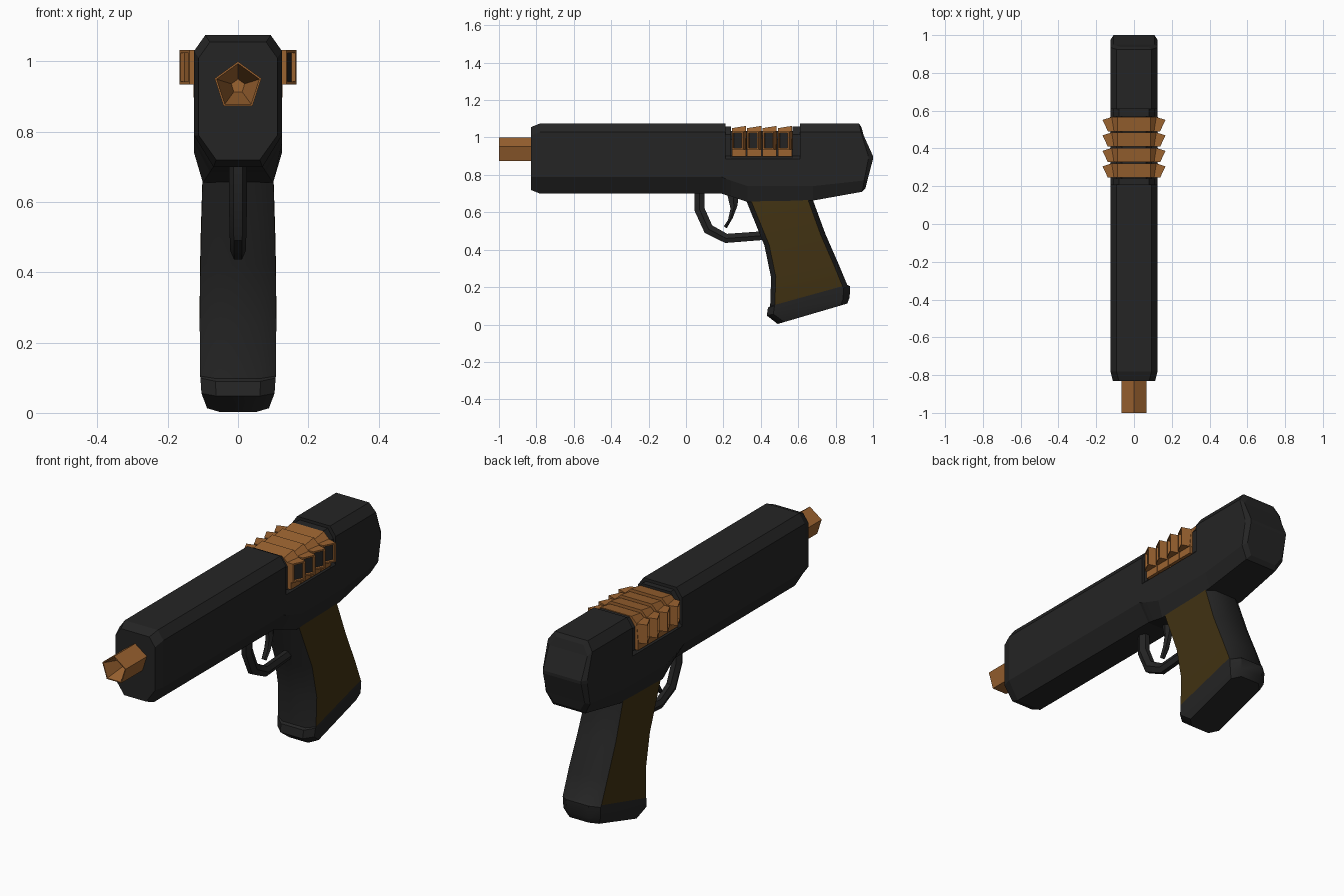
import bpy, bmesh, math

if "Cube" in bpy.data.objects:
    bpy.data.objects.remove(bpy.data.objects["Cube"])


def material(name, rgb):
    m = bpy.data.materials.new(name)
    m.diffuse_color = (*rgb, 1)
    m.use_nodes = True
    m.node_tree.nodes["Principled BSDF"].inputs["Base Color"].default_value = m.diffuse_color
    return m


DARK = material("charcoal", (0.018, 0.018, 0.018))
COPPER = material("copper", (0.33, 0.125, 0.03))
OLIVE = material("olive_brown", (0.052, 0.031, 0.006))


def finish(name, bm, mats, smooth=None):
    bmesh.ops.recalc_face_normals(bm, faces=bm.faces)
    me = bpy.data.meshes.new(name)
    bm.to_mesh(me)
    bm.free()
    ob = bpy.data.objects.new(name, me)
    bpy.context.collection.objects.link(ob)
    for m in mats:
        me.materials.append(m)
    if smooth:
        bpy.ops.object.select_all(action='DESELECT')
        ob.select_set(True)
        bpy.context.view_layer.objects.active = ob
        bpy.ops.object.shade_smooth_by_angle(angle=math.radians(smooth))
    return ob


def loft(name, sections, mats, rule=None, smooth=None):
    """Skin half cross-sections (x > 0 side), mirrored in x, with strip caps."""
    bm = bmesh.new()
    rings = []
    for half in sections:
        full = half + [(-x, y, z) for x, y, z in reversed(half)]
        rings.append([bm.verts.new(p) for p in full])
    n = len(rings[0])
    for s, (a, b) in enumerate(zip(rings, rings[1:])):
        for i in range(n):
            j = (i + 1) % n
            f = bm.faces.new((a[i], a[j], b[j], b[i]))
            if rule:
                f.material_index = rule(s, min(i, n - 2 - i))
    for r in (rings[0], rings[-1]):
        for i in range(n // 2 - 1):
            bm.faces.new((r[i], r[i + 1], r[n - 2 - i], r[n - 1 - i]))
    return finish(name, bm, mats, smooth)


# Main body: chamfered sections along y, with a recess for the vents
def body_section(y, zb, zt, hw, wt=None, xb=0.07, zl=0.79, bend=0.0):
    wt = hw if wt is None else wt
    return [(wt - 0.032, y - bend, zt), (wt, y - bend * 0.8, zt - 0.045),
            (wt, y, 0.90), (hw, y, 0.885),
            (hw, y - bend * 0.45, zl), (xb, y - bend * 0.65, zb)]


loft("body", [
    body_section(-0.83, 0.72, 1.055, 0.112, xb=0.062),
    body_section(-0.78, 0.70, 1.075, 0.125),
    body_section(0.19, 0.70, 1.075, 0.125),
    body_section(0.21, 0.693, 1.075, 0.125, xb=0.075, zl=0.78),
    body_section(0.21, 0.693, 1.06, 0.125, 0.112, xb=0.075, zl=0.78),
    body_section(0.24, 0.685, 1.06, 0.125, 0.112, xb=0.08, zl=0.77),
    body_section(0.24, 0.685, 1.035, 0.125, 0.095, xb=0.08, zl=0.77),
    body_section(0.33, 0.655, 1.035, 0.125, 0.095, xb=0.1, zl=0.74),
    body_section(0.57, 0.658, 1.035, 0.125, 0.095, xb=0.1, zl=0.74),
    body_section(0.57, 0.658, 1.06, 0.125, 0.112, xb=0.1, zl=0.74),
    body_section(0.61, 0.66, 1.06, 0.125, 0.112, xb=0.1, zl=0.74),
    body_section(0.61, 0.66, 1.075, 0.125, xb=0.1, zl=0.74),
    body_section(0.68, 0.663, 1.075, 0.125, xb=0.1, zl=0.74),
    body_section(0.975, 0.71, 1.075, 0.125, xb=0.09, zl=0.77, bend=0.05),
    body_section(1.0, 0.73, 1.055, 0.108, xb=0.075, zl=0.78, bend=0.062),
], [DARK])


# Grip: slanted slices (front y, z, rear y, z, half width, chamfer)
def grip_section(fy, fz, ry, rz, w, c=0.035):
    def at(t):
        return fy + (ry - fy) * t, fz + (rz - fz) * t
    t = c / (ry - fy)
    return [(w * 0.6, *at(0)), (w, *at(t)), (w, *at(1 - t)), (w * 0.6, *at(1))]


loft("grip", [
    grip_section(0.49, 0.003, 0.862, 0.112, 0.088),
    grip_section(0.432, 0.048, 0.875, 0.145, 0.104),
    grip_section(0.438, 0.09, 0.877, 0.205, 0.107),
    grip_section(0.45, 0.098, 0.862, 0.212, 0.108, 0.025),
    grip_section(0.455, 0.25, 0.815, 0.325, 0.109, 0.025),
    grip_section(0.42, 0.42, 0.745, 0.485, 0.107, 0.025),
    grip_section(0.325, 0.655, 0.675, 0.675, 0.101, 0.025),
    grip_section(0.30, 0.73, 0.68, 0.75, 0.09, 0.025),
], [DARK, OLIVE], lambda s, i: int(3 <= s <= 5 and i == 1), smooth=35)


# Trigger and its guard: bars from outer and inner edge points
def bar(name, stations):
    secs = []
    for (oy, oz), (iy, iz), w in stations:
        secs.append([(w * 0.5, oy, oz), (w, (oy + iy) / 2, (oz + iz) / 2),
                     (w * 0.5, iy, iz)])
    loft(name, secs, [DARK], smooth=35)


bar("trigger_guard", [
    ((0.045, 0.72), (0.10, 0.72), 0.026),
    ((0.045, 0.61), (0.10, 0.62), 0.026),
    ((0.10, 0.49), (0.14, 0.53), 0.024),
    ((0.21, 0.436), (0.22, 0.485), 0.022),
    ((0.45, 0.455), (0.43, 0.50), 0.022),
])
bar("trigger", [
    ((0.215, 0.72), (0.285, 0.72), 0.02),
    ((0.238, 0.62), (0.275, 0.635), 0.02),
    ((0.225, 0.56), (0.25, 0.57), 0.018),
    ((0.202, 0.525), (0.218, 0.515), 0.014),
])

# Barrel: five-sided tube with a tapering bore
bm = bmesh.new()
rings = []
for y, r in ((-0.80, 0.07), (-1.0, 0.07), (-1.0, 0.064), (-0.88, 0.02)):
    rings.append([bm.verts.new((r * math.sin(k * math.tau / 5), y,
                                0.93 + r * math.cos(k * math.tau / 5)))
                  for k in range(5)])
for a, b in zip(rings, rings[1:]):
    for i in range(5):
        j = (i + 1) % 5
        bm.faces.new((a[i], a[j], b[j], b[i]))
bm.faces.new(rings[0])
bm.faces.new(rings[-1])
finish("barrel", bm, [COPPER])

# Vents: four bands over the recess, each with a flared gill on both sides
for k in range(4):
    y0 = 0.245 + k * 0.082
    loft(f"vent_band_{k + 1}", [
        [(0.088, y, zt), (0.118, y, zt - 0.03), (0.127, y, 0.93), (0.127, y, 0.898)]
        for y, zt in ((y0, 1.05), (y0 + 0.076, 1.062))], [COPPER])
    for side, label in ((1, "right"), (-1, "left")):
        bm = bmesh.new()
        plan = [(0.10, y0), (0.138, y0), (0.167, y0 + 0.06), (0.11, y0 + 0.078)]
        lo, hi = ([bm.verts.new((side * x, y, z)) for x, y in plan]
                  for z in (0.935, 1.032))
        bm.faces.new(lo)
        bm.faces.new(hi)
        walls = [bm.faces.new((lo[i], lo[(i + 1) % 4], hi[(i + 1) % 4], hi[i]))
                 for i in range(4)]
        bmesh.ops.recalc_face_normals(bm, faces=bm.faces)
        mouth = walls[1]
        bmesh.ops.inset_individual(bm, faces=[mouth], thickness=0.011, depth=0)
        bmesh.ops.inset_individual(bm, faces=[mouth], thickness=0.001, depth=-0.012)
        mouth.material_index = 1 if side > 0 else 0
        finish(f"vent_gill_{label}_{k + 1}", bm, [COPPER, DARK])
